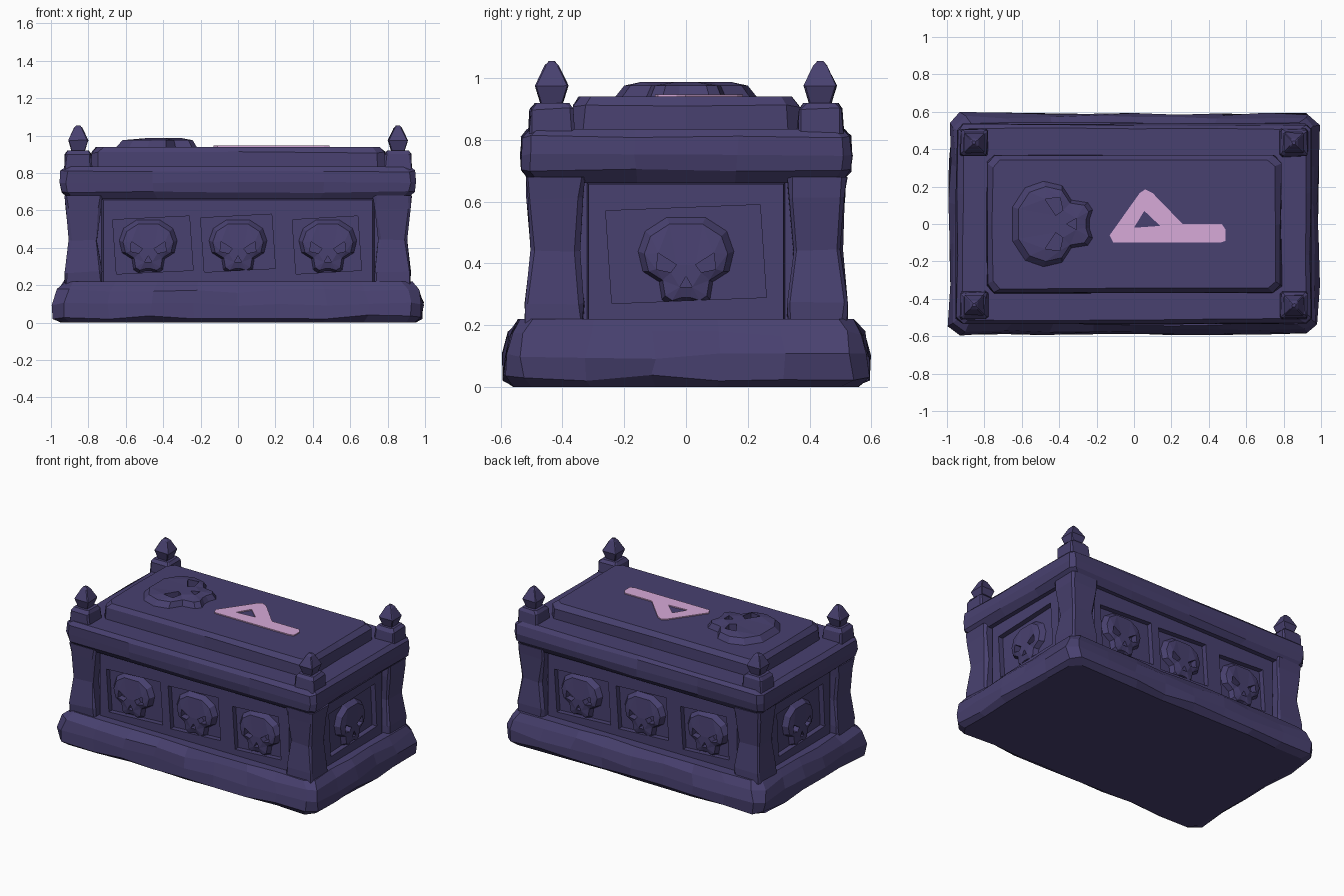
import bpy, bmesh, random
from math import radians
from mathutils import Matrix, Vector

random.seed(4)
if "Cube" in bpy.data.objects:
    bpy.data.objects.remove(bpy.data.objects["Cube"])


def material(name, colour):
    m = bpy.data.materials.new(name)
    m.use_nodes = True
    m.diffuse_color = colour
    m.node_tree.nodes["Principled BSDF"].inputs["Base Color"].default_value = colour
    return m


STONE = material("violet stone", (0.065, 0.052, 0.16, 1))
PINK = material("pink inlay", (0.68, 0.40, 0.69, 1))


def finish(name, bm, mat, matrix=Matrix()):
    bmesh.ops.recalc_face_normals(bm, faces=bm.faces)
    bm.transform(matrix)
    mesh = bpy.data.meshes.new(name)
    bm.to_mesh(mesh)
    bm.free()
    mesh.materials.append(mat)
    ob = bpy.data.objects.new(name, mesh)
    bpy.context.collection.objects.link(ob)
    return ob


def ring(hx, hy, c, nx, ny):
    """Chamfered rectangle, long sides split into nx and ny pieces."""
    corners = [(-hx + c, -hy), (hx - c, -hy), (hx, -hy + c), (hx, hy - c),
               (hx - c, hy), (-hx + c, hy), (-hx, hy - c), (-hx, -hy + c)]
    pts = []
    for i, p in enumerate(corners):
        a, b = Vector(p), Vector(corners[(i + 1) % 8])
        n = (nx, 1, ny, 1)[i % 4]
        pts += [a.lerp(b, k / n) for k in range(n)]
    return pts


def block(name, profile, chamfer=0.02, nx=1, ny=1, wear=0.0, at=(0, 0)):
    """Stack of (half x, half y, z) rings with worn, uneven corners."""
    bm = bmesh.new()
    rings = []
    for level, (hx, hy, z) in enumerate(profile):
        zwear = wear if 0 < level < len(profile) - 1 else 0
        rings.append([bm.verts.new((p.x + at[0] + random.uniform(-wear, wear),
                                    p.y + at[1] + random.uniform(-wear, wear),
                                    z + random.uniform(-zwear, zwear)))
                      for p in ring(hx, hy, chamfer, nx, ny)])
    for lo, hi in zip(rings, rings[1:]):
        for i in range(len(lo)):
            j = (i + 1) % len(lo)
            bm.faces.new((lo[i], lo[j], hi[j], hi[i]))
    bm.faces.new(rings[0][::-1])
    bm.faces.new(rings[-1])
    return finish(name, bm, STONE)


def relief(name, loops, height, matrix, mat=STONE, taper=1.0, dome=1.0):
    """Raised flat shape: first loop is the outline, the others are holes."""
    bm = bmesh.new()
    rim = []
    for k, loop in enumerate(loops):
        pts = [Vector(p) for p in loop]
        mid = sum(pts, Vector((0, 0))) / len(pts)
        s, h = (taper, height * dome) if k == 0 else (1, height)
        low = [bm.verts.new((p.x, p.y, 0)) for p in pts]
        top = [bm.verts.new((*(mid + (p - mid) * s), h)) for p in pts]
        for i in range(len(pts)):
            j = (i + 1) % len(pts)
            rim.append(bm.edges.new((top[i], top[j])))
            bm.faces.new((low[i], low[j], top[j], top[i]))
    bmesh.ops.triangle_fill(bm, edges=rim, use_beauty=True, normal=(0, 0, 1))
    return finish(name, bm, mat, matrix)


def wall(angle, distance, u, z):
    """Places a relief upright on the side turned by the angle from the front."""
    return (Matrix.Rotation(radians(angle), 4, 'Z') @ Matrix.Translation((u, -distance, z))
            @ Matrix.Rotation(radians(90), 4, 'X'))


def rect(x0, x1, y0, y1, skew=0.0):
    return [(x0 + skew, y0), (x1, y0 + skew), (x1 - skew, y1), (x0, y1 - skew)]


def skull(name, matrix, w, h, depth):
    half = [(0.4, 0.96), (0.85, 0.65), (1, 0.2), (0.9, -0.25),
            (0.56, -0.48), (0.5, -0.88), (0.33, -1), (0.1, -0.92)]
    outline = half + [(-x, y) for x, y in reversed(half)]
    eye = [(0.2, -0.1), (0.58, 0.16), (0.62, -0.2), (0.32, -0.27)]
    nose = [(0, -0.36), (0.13, -0.6), (-0.13, -0.6)]
    loops = [outline, eye, [(-x, y) for x, y in eye], nose]
    loops = [[(x * w, y * h) for x, y in loop] for loop in loops]
    return relief(name, loops, depth, matrix, taper=0.87, dome=0.75)


# Worn plinth
block("plinth", [(0.94, 0.55, 0), (0.98, 0.585, 0.03), (0.988, 0.588, 0.10),
                 (0.96, 0.57, 0.17), (0.925, 0.535, 0.22)],
      chamfer=0.05, nx=8, ny=5, wear=0.011)

# Chest core and concave corner pillars
block("chest", [(0.84, 0.44, 0.20), (0.84, 0.44, 0.69)])
for sx, xname in ((-1, "right"), (1, "left")):
    for sy, yname in ((-1, "front"), (1, "back")):
        block(f"{yname}_{xname}_pillar",
              [(0.10, 0.095, 0.20), (0.098, 0.095, 0.27), (0.075, 0.078, 0.44),
               (0.095, 0.09, 0.61), (0.10, 0.095, 0.68)],
              chamfer=0.012, wear=0.006, at=(sx * 0.825, sy * 0.425))

# Carved frames and skulls on the four sides
long_holes = [rect(-0.67, -0.24, 0.26, 0.57, 0.02), rect(-0.20, 0.20, 0.27, 0.58, 0.02),
              rect(0.29, 0.66, 0.26, 0.57, 0.02)]
short_holes = [rect(-0.26, 0.26, 0.27, 0.59, 0.02)]
for side, angle, dist, half, holes, spots in (
        ("front", 0, 0.44, 0.73, long_holes, (-0.48, 0, 0.48)),
        ("left", 90, 0.84, 0.32, short_holes, (0,)),
        ("back", 180, 0.44, 0.73, long_holes, (-0.48, 0, 0.48)),
        ("right", 270, 0.84, 0.32, short_holes, (0,))):
    relief(f"{side}_frame", [rect(-half, half, 0.21, 0.66)] + holes, 0.035,
           wall(angle, dist, 0, 0), taper=0.985)
    for i, u in enumerate(spots):
        skull(f"{side}_skull_{i + 1}", wall(angle, dist, u, 0.41), 0.155, 0.145, 0.045)

# Lid slab and raised lid panel
block("lid_slab", [(0.90, 0.50, 0.66), (0.94, 0.53, 0.70), (0.95, 0.535, 0.75),
                   (0.945, 0.53, 0.81), (0.915, 0.51, 0.835)],
      chamfer=0.03, nx=4, ny=3, wear=0.006)
block("lid_panel", [(0.79, 0.37, 0.82), (0.785, 0.365, 0.91), (0.755, 0.345, 0.94)],
      chamfer=0.04, nx=2, ny=2, wear=0.005)

# Corner blocks with pointed finials
for sx, xname in ((-1, "right"), (1, "left")):
    for sy, yname in ((-1, "front"), (1, "back")):
        spot = (sx * 0.855, sy * 0.435)
        block(f"{yname}_{xname}_corner_block",
              [(0.075, 0.075, 0.82), (0.07, 0.07, 0.90), (0.055, 0.055, 0.92)],
              chamfer=0.01, wear=0.004, at=spot)
        block(f"{yname}_{xname}_finial",
              [(0.033, 0.033, 0.91), (0.053, 0.053, 0.975),
               (0.022, 0.022, 1.04), (0.009, 0.009, 1.055)],
              chamfer=0.004, wear=0.002, at=spot)

# Skull and coloured inlay on top of the lid
top = Matrix.Translation((-0.44, 0, 0.938)) @ Matrix.Rotation(radians(90), 4, 'Z')
skull("lid_skull", top, 0.23, 0.22, 0.05)
relief("lid_inlay",
       [[(-0.13, -0.06), (0.03, 0.165), (0.06, 0.185), (0.10, 0.165), (0.26, 0),
         (0.47, 0), (0.49, -0.03), (0.49, -0.09), (0.46, -0.10), (-0.11, -0.10)],
        [(0, -0.02), (0.055, 0.07), (0.14, -0.01)]],
       0.008, Matrix.Translation((0, 0, 0.939)), PINK)
